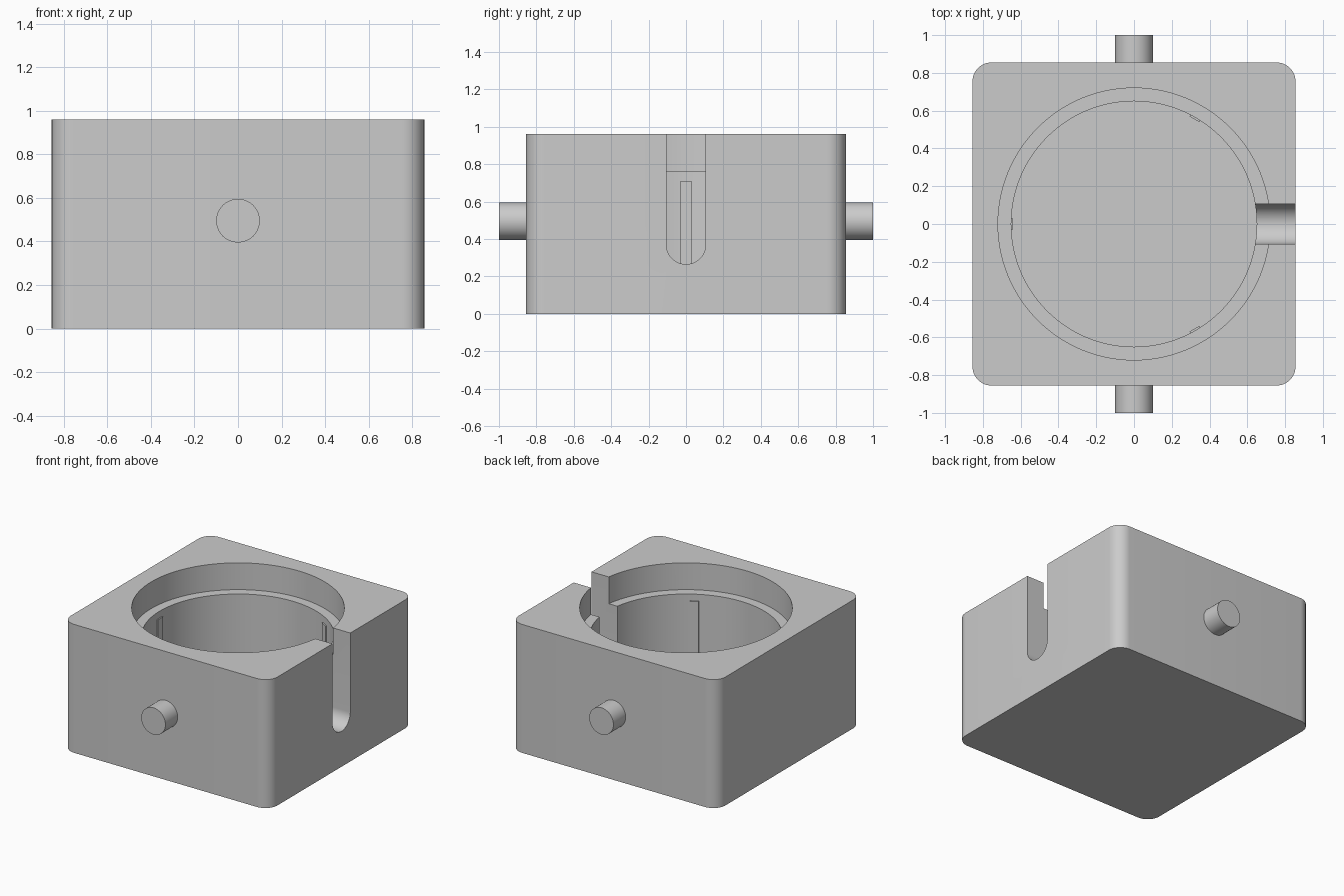
import bpy, math

if "Cube" in bpy.data.objects:
    bpy.data.objects.remove(bpy.data.objects["Cube"])

HALF, HEIGHT, FLOOR, LEDGE = 0.855, 0.96, 0.14, 0.76
BORE, RECESS = 0.65, 0.72

grey = bpy.data.materials.new("plain grey")
grey.use_nodes = True
grey.diffuse_color = (0.6, 0.6, 0.6, 1)
grey.node_tree.nodes["Principled BSDF"].inputs["Base Color"].default_value = (0.6, 0.6, 0.6, 1)


def finish(name):
    ob = bpy.context.object
    ob.name = name
    ob.data.materials.append(grey)
    return ob


def block(name, centre, size, turn=0):
    bpy.ops.mesh.primitive_cube_add(size=1, location=centre, rotation=(0, 0, turn))
    bpy.context.object.scale = size
    bpy.ops.object.transform_apply(location=False, rotation=False, scale=True)
    return finish(name)


def cylinder(name, radius, depth, centre, turn=(0, 0, 0), sides=64):
    bpy.ops.mesh.primitive_cylinder_add(vertices=sides, radius=radius, depth=depth,
                                        location=centre, rotation=turn)
    return finish(name)


def cut(target, cutter):
    mod = target.modifiers.new("cut", 'BOOLEAN')
    mod.operation, mod.solver, mod.object = 'DIFFERENCE', 'EXACT', cutter
    bpy.context.view_layer.objects.active = target
    bpy.ops.object.modifier_apply(modifier=mod.name)
    bpy.data.objects.remove(cutter)


def smooth(ob):
    bpy.ops.object.select_all(action='DESELECT')
    ob.select_set(True)
    bpy.context.view_layer.objects.active = ob
    bpy.ops.object.shade_smooth_by_angle(angle=math.radians(30))


# Body with rounded vertical corners
body = block("housing", (0, 0, HEIGHT / 2), (2 * HALF, 2 * HALF, HEIGHT))
weights = body.data.attributes.new("bevel_weight_edge", 'FLOAT', 'EDGE')
for edge in body.data.edges:
    a, b = (body.data.vertices[i].co for i in edge.vertices)
    weights.data[edge.index].value = float(abs(a.z - b.z) > 0.1)
bevel = body.modifiers.new("corners", 'BEVEL')
bevel.limit_method, bevel.width, bevel.segments = 'WEIGHT', 0.1, 12
bpy.ops.object.modifier_apply(modifier=bevel.name)

# Stepped round pocket
for name, radius, low in (("bore_cutter", BORE, FLOOR), ("recess_cutter", RECESS, LEDGE)):
    cut(body, cylinder(name, radius, 2 - low, (0, 0, 1 + low / 2), sides=128))

# Round-bottomed slot through the left wall
SLOT, SLOT_Z, INNER = 0.105, 0.37, 0.5
cut(body, cylinder("slot_round_cutter", SLOT, 0.5, (INNER + 0.25, 0, SLOT_Z),
                   (0, math.pi / 2, 0)))
cut(body, block("slot_cutter", (INNER + 0.25, 0, SLOT_Z + 0.5), (0.5, 2 * SLOT, 1)))
smooth(body)

# Pivot pegs front and back
for name, side in (("front_peg", -1), ("back_peg", 1)):
    smooth(cylinder(name, 0.1, 0.18, (0, side * 0.91, 0.495), (math.pi / 2, 0, 0)))

# Thin grip ribs on the bore wall
RIB_TOP, RIB_R = 0.71, 0.655
for i, name in enumerate(("back_rib", "side_rib", "front_rib")):
    angle = math.radians(60 + 120 * i)
    block(name, (RIB_R * math.cos(angle), RIB_R * math.sin(angle), (RIB_TOP + FLOOR) / 2),
          (0.03, 0.06, RIB_TOP - FLOOR), angle)
